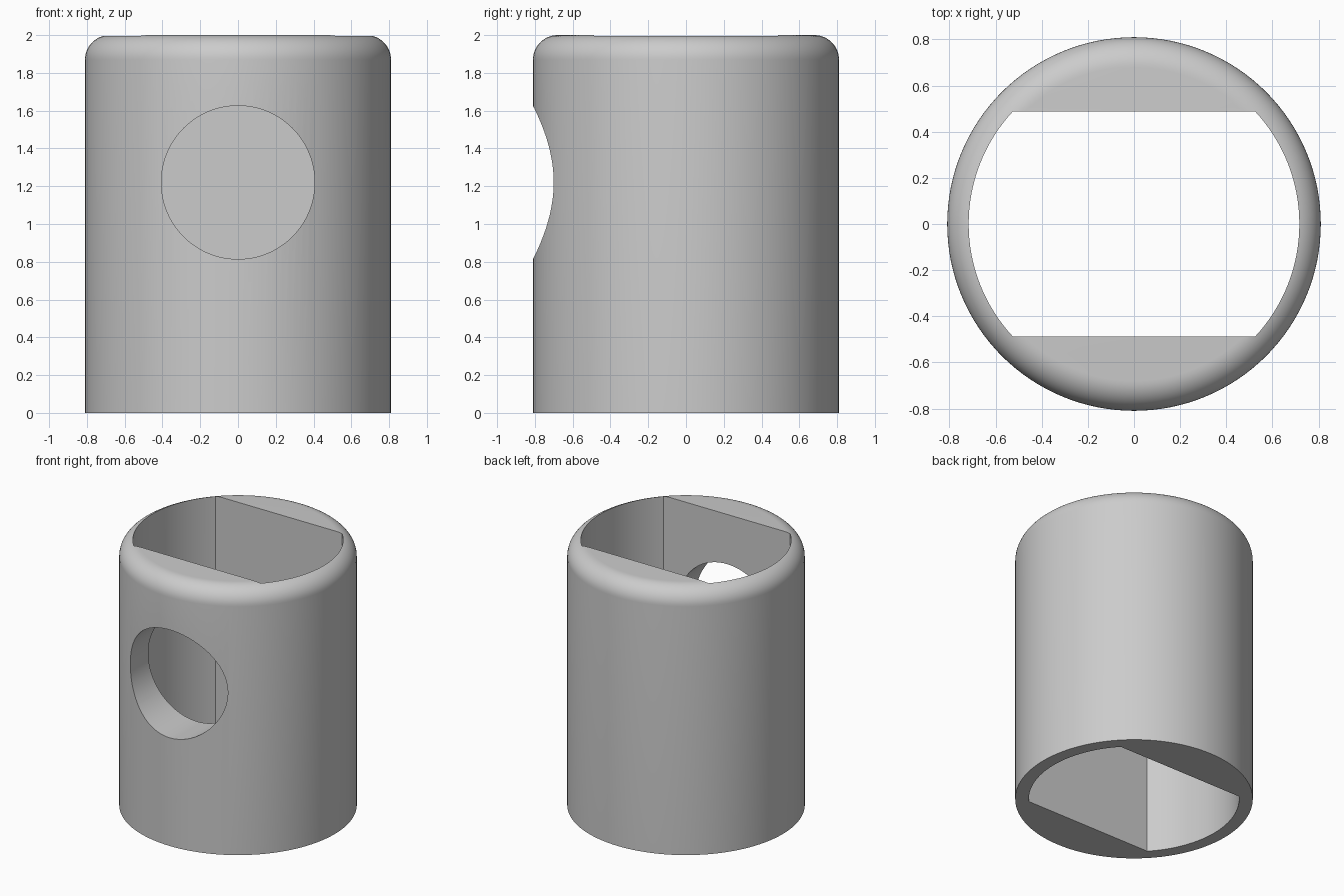
import bpy, bmesh, math
from mathutils import Matrix

cube = bpy.data.objects.get("Cube")
if cube:
    bpy.data.objects.remove(cube, do_unlink=True)

R, H, FILLET = 0.81, 2.0, 0.13
BORE, FLAT = 0.717, 0.487
HOLE_R, HOLE_Z = 0.406, 1.22

# Single grey finish
grey = bpy.data.materials.new("plain grey")
grey.use_nodes = True
colour = (0.6, 0.6, 0.6, 1)
grey.diffuse_color = colour
grey.node_tree.nodes["Principled BSDF"].inputs["Base Color"].default_value = colour


def make_object(name, bm):
    bmesh.ops.recalc_face_normals(bm, faces=bm.faces)
    mesh = bpy.data.meshes.new(name)
    bm.to_mesh(mesh)
    bm.free()
    mesh.materials.append(grey)
    obj = bpy.data.objects.new(name, mesh)
    bpy.context.collection.objects.link(obj)
    return obj


def prism(name, outline, z0, z1, matrix=Matrix()):
    """Extrude a flat outline between two heights."""
    bm = bmesh.new()
    face = bm.faces.new([bm.verts.new((x, y, z0)) for x, y in outline])
    top = bmesh.ops.extrude_face_region(bm, geom=[face])["geom"]
    verts = [v for v in top if isinstance(v, bmesh.types.BMVert)]
    bmesh.ops.translate(bm, vec=(0, 0, z1 - z0), verts=verts)
    bm.transform(matrix)
    return make_object(name, bm)


def arc(radius, start, end, steps):
    return [(radius * math.cos(a), radius * math.sin(a))
            for a in (start + (end - start) * i / steps for i in range(steps + 1))]


# Cylindrical sleeve with a rounded top rim, stacked ring by ring
SIDES = 128
profile = [(R, 0)] + [(R - FILLET + x, H - FILLET + y)
                      for x, y in arc(FILLET, 0, math.pi / 2, 12)]
bm = bmesh.new()
rings = [[bm.verts.new((x, y, z)) for x, y in arc(r, 0, 2 * math.pi, SIDES)[:-1]]
         for r, z in profile]
for low, high in zip(rings, rings[1:]):
    for i in range(SIDES):
        j = (i + 1) % SIDES
        bm.faces.new((low[i], low[j], high[j], high[i]))
bm.faces.new(rings[0][::-1])
bm.faces.new(rings[-1])
sleeve = make_object("sleeve", bm)

# Through bore: round on the sides, flat at front and back
half = math.asin(FLAT / BORE)
outline = arc(BORE, -half, half, 32) + arc(BORE, math.pi - half, math.pi + half, 32)
bore = prism("bore_cutter", outline, -0.5, H + 0.5)

# Round window through the front wall only
to_front = Matrix.Translation((0, 0, HOLE_Z)) @ Matrix.Rotation(math.pi / 2, 4, "X")
window = prism("window_cutter", arc(HOLE_R, 0, 2 * math.pi, 96)[:-1], 0.1, 1.2, to_front)

bpy.ops.object.select_all(action="DESELECT")
bpy.context.view_layer.objects.active = sleeve
sleeve.select_set(True)
for cutter in (bore, window):
    mod = sleeve.modifiers.new(cutter.name, "BOOLEAN")
    mod.operation, mod.solver, mod.object = "DIFFERENCE", "EXACT", cutter
    bpy.ops.object.modifier_apply(modifier=mod.name)
    bpy.data.objects.remove(cutter, do_unlink=True)

bpy.ops.object.shade_smooth_by_angle(angle=math.radians(25))
